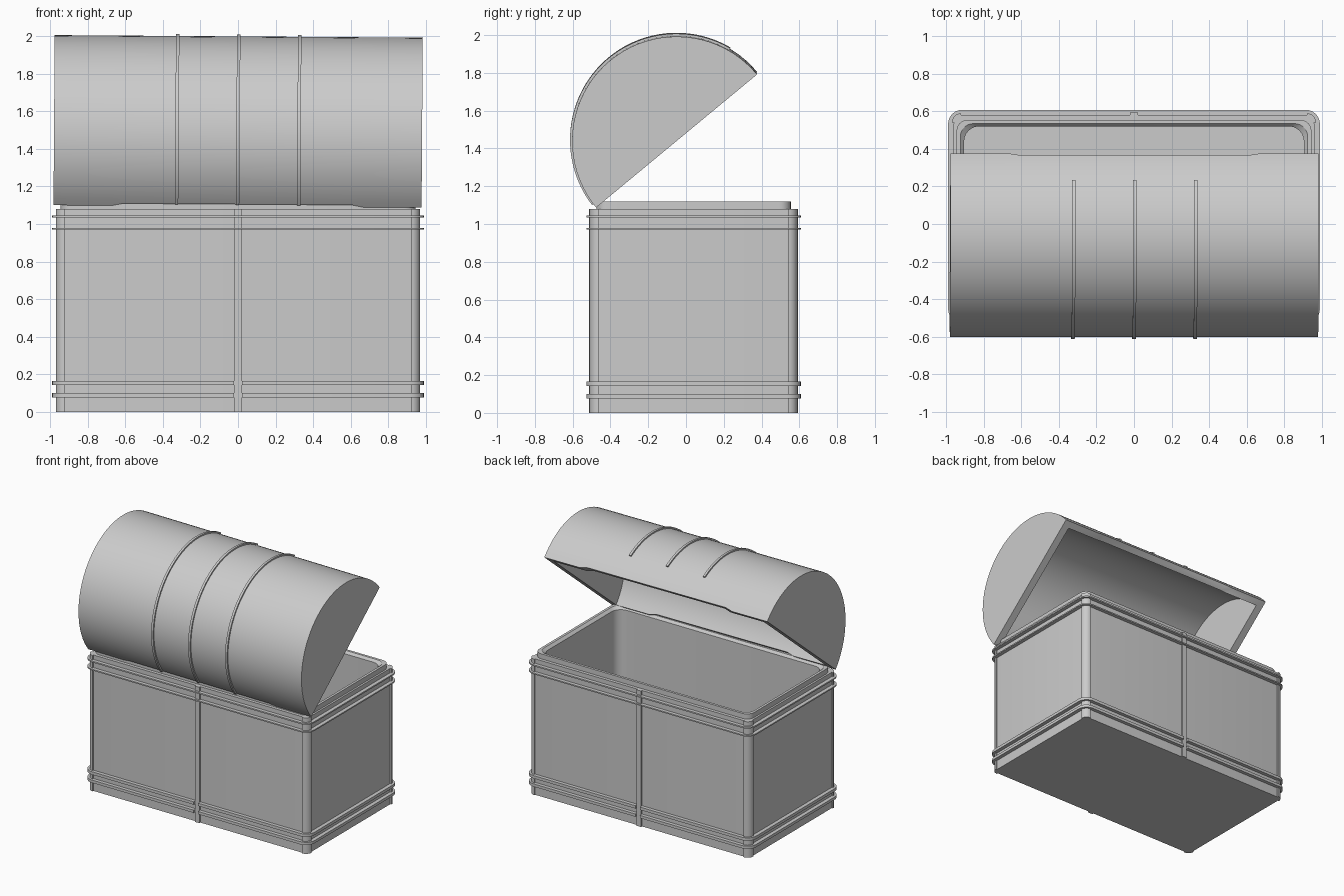
import bpy, bmesh
from math import sin, cos, pi, radians

if "Cube" in bpy.data.objects:
    bpy.data.objects.remove(bpy.data.objects["Cube"])

CY = 0.04          # body centre in y


def finish(name, bm, smooth=30):
    bmesh.ops.recalc_face_normals(bm, faces=bm.faces)
    me = bpy.data.meshes.new(name)
    bm.to_mesh(me)
    bm.free()
    ob = bpy.data.objects.new(name, me)
    bpy.context.collection.objects.link(ob)
    bpy.ops.object.select_all(action='DESELECT')
    ob.select_set(True)
    bpy.context.view_layer.objects.active = ob
    bpy.ops.object.shade_smooth_by_angle(angle=radians(smooth))
    return ob


def mirror(ob, axes=(True, False, False)):
    m = ob.modifiers.new("mirror", 'MIRROR')
    m.use_axis = axes


def rounded(hx, hy, r, n=6):
    pts = []
    for i, (sx, sy) in enumerate([(1, 1), (-1, 1), (-1, -1), (1, -1)]):
        for k in range(n + 1):
            a = pi / 2 * (i + k / n)
            pts.append((sx * (hx - r) + r * cos(a), sy * (hy - r) + r * sin(a)))
    return pts


def half_rounded(gap, hx, hy, r, n=6):
    right = [p for p in rounded(hx, hy, r, n)]
    lower, upper = right[-(n + 1):], right[:n + 1]
    return [(gap, -hy)] + lower + upper + [(gap, hy)]


def bridge(bm, a, b, closed):
    n = len(a)
    for i in range(n if closed else n - 1):
        j = (i + 1) % n
        bm.faces.new((a[i], a[j], b[j], b[i]))


def prism(name, pts, z0, z1):
    bm = bmesh.new()
    lo, hi = [[bm.verts.new((x, y, z)) for x, y in pts] for z in (z0, z1)]
    bridge(bm, lo, hi, True)
    bm.faces.new(lo)
    bm.faces.new(hi)
    return finish(name, bm)


# Hollow body with stepped lip, lofted from rounded rectangles
bm = bmesh.new()
profile = [(.96, .54, .045, 0), (.96, .54, .045, 1.08), (.945, .515, .06, 1.08),
           (.945, .515, .06, 1.12), (.925, .495, .07, 1.12), (.905, .48, .08, 1.10),
           (.905, .48, .08, .05)]
loops = [[bm.verts.new((x, y, z)) for x, y in rounded(hx, hy, r)] for hx, hy, r, z in profile]
for a, b in zip(loops, loops[1:]):
    bridge(bm, a, b, True)
bm.faces.new(loops[0])
bm.faces.new(loops[-1])
finish("chest_body", bm).location.y = CY

# Corner posts: quarter rounds mirrored to all four corners
arc = [(.92 + .05 * cos(pi / 12 * k), .50 + .05 * sin(pi / 12 * k)) for k in range(7)]
post = prism("corner_posts", [(.92, .50)] + arc, 0, 1.08)
post.location.y = CY
mirror(post, (True, True, False))

# Centre straps on front and back
strap = prism("centre_straps", [(-.02, .52), (.02, .52), (.02, .553), (-.02, .553)], 0, 1.08)
strap.location.y = CY
mirror(strap, (False, True, False))


# Bands around the body; the lower pair stops at the straps
def band(name, z0, z1, gap):
    bm = bmesh.new()
    outer = half_rounded(gap, .99, .568, .075)
    inner = half_rounded(gap, .95, .53, .045)
    rings = [[bm.verts.new((x, y, z)) for x, y in pts]
             for pts, z in ((inner, z0), (outer, z0), (outer, z1), (inner, z1))]
    for i in range(4):
        bridge(bm, rings[i], rings[(i + 1) % 4], False)
    if gap:
        for e in (0, -1):
            bm.faces.new([r[e] for r in rings])
    ob = finish(name, bm)
    ob.location.y = CY
    mirror(ob)


band("lower_band_1", .077, .099, .02)
band("lower_band_2", .142, .165, .02)
band("upper_band_1", .970, .980, 0)
band("upper_band_2", 1.034, 1.045, 0)


# Open half-round lid, tipped up
def tip(ob):
    ob.location = (0, -.05, 1.446)
    ob.rotation_euler = (radians(39.6), radians(.4), 0)


def half_arc(bm, x, r, lift, n=40):
    return [bm.verts.new((x, r * cos(pi * k / n), max(r * sin(pi * k / n), lift)))
            for k in range(n + 1)]


bm = bmesh.new()
steps = [(-.98, 0), (-.67, 0), (-.61, .015), (.61, .015), (.67, 0), (.98, 0)]
outer = [half_arc(bm, x, .553, lift) for x, lift in steps]
inner = [half_arc(bm, x * .94, .50, lift) for x, lift in steps]
for shell in (outer, inner):
    for a, b in zip(shell, shell[1:]):
        bridge(bm, a, b, False)
    bm.faces.new(shell[0])
    bm.faces.new(shell[-1])
for e in (0, -1):                       # rim along the long edges and the ends
    bridge(bm, [a[e] for a in outer], [a[e] for a in inner], False)
    o, i = outer[e], inner[e]
    bm.faces.new((o[0], o[-1], i[-1], i[0]))
tip(finish("lid", bm))

# Ribs over the lid, stopping short of the back edge
for idx, x in enumerate((-.325, 0, .325)):
    bm = bmesh.new()
    n = 40
    ang = [radians(20 + 158 * k / n) for k in range(n + 1)]
    rings = [[bm.verts.new((x + dx, r * cos(a), r * sin(a))) for a in ang]
             for dx, r in ((-.009, .545), (-.009, .564), (.009, .564), (.009, .545))]
    for i in range(4):
        bridge(bm, rings[i], rings[(i + 1) % 4], False)
    for e in (0, -1):
        bm.faces.new([r[e] for r in rings])
    tip(finish(f"lid_rib_{idx + 1}", bm))
